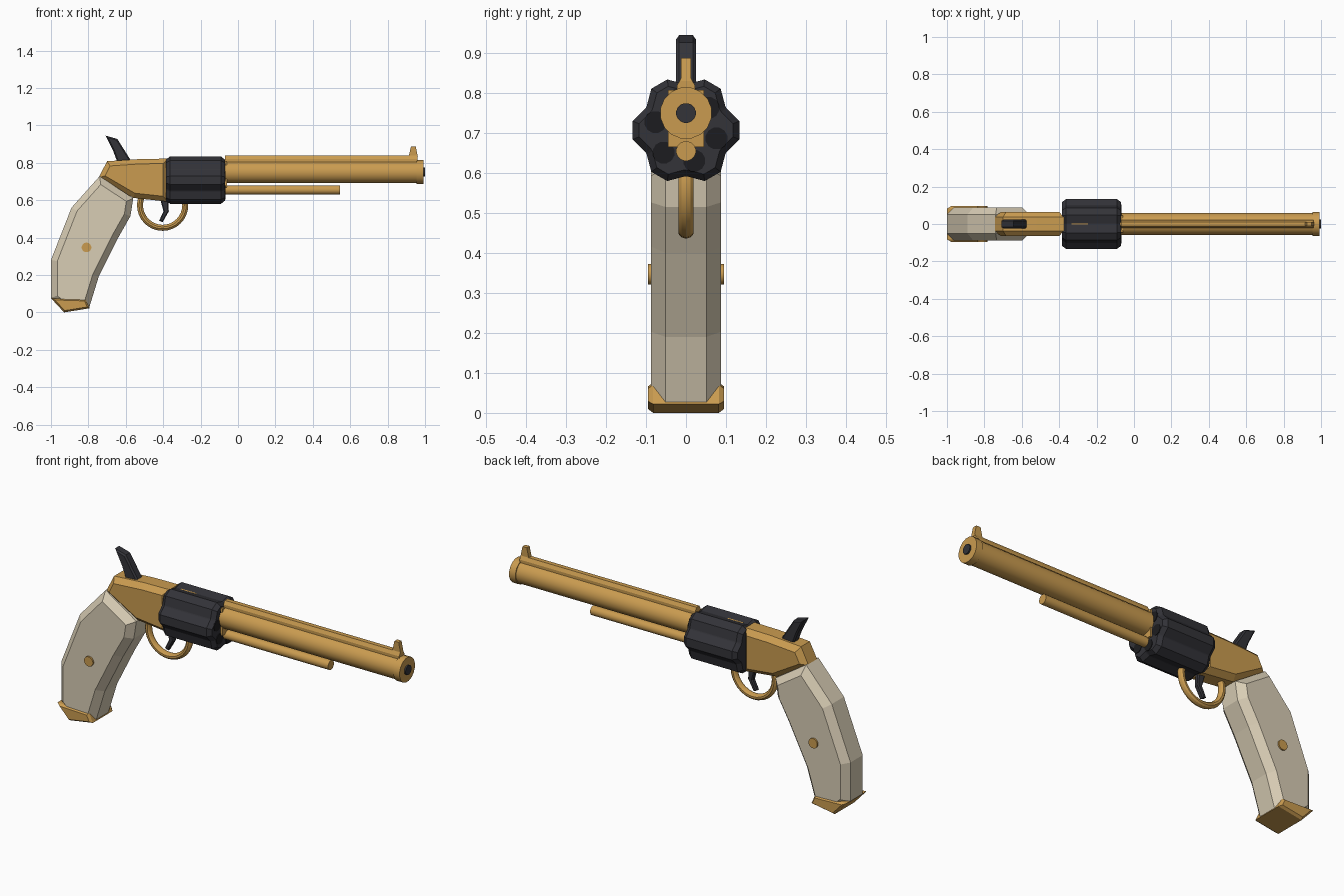
import bpy, bmesh, math
from mathutils import Vector

cube = bpy.data.objects.get("Cube")
if cube:
    bpy.data.objects.remove(cube)


def material(name, r, g, b):
    m = bpy.data.materials.new(name)
    m.use_nodes = True
    m.diffuse_color = (r, g, b, 1)
    m.node_tree.nodes["Principled BSDF"].inputs["Base Color"].default_value = (r, g, b, 1)
    return m


BRASS = material("brass", 0.59, 0.33, 0.08)
IVORY = material("ivory", 0.69, 0.61, 0.46)
STEEL = material("dark_steel", 0.033, 0.033, 0.04)
BLACK = material("chamber_black", 0.012, 0.012, 0.014)


def inset_outline(pts, d):
    """Move every edge of a closed outline inwards by d."""
    pts = [Vector(p) for p in pts]
    n = len(pts)
    area = sum(pts[i - 1].x * pts[i].y - pts[i].x * pts[i - 1].y for i in range(n))
    s = 1 if area > 0 else -1
    out = []
    for i, p in enumerate(pts):
        a = (p - pts[i - 1]).normalized()
        b = (pts[(i + 1) % n] - p).normalized()
        na, nb = Vector((-a.y, a.x)) * s, Vector((-b.y, b.x)) * s
        out.append(p + (na + nb) * d / max(0.3, 1 + na.dot(nb)))
    return out


def prism(name, pts, lo, hi, mat, axis="y", cham=0, inset=0):
    """Extrude an outline from lo to hi along an axis, with chamfered rims."""
    if cham:
        small = inset_outline(pts, inset)
        rings = [(small, lo), (pts, lo + cham), (pts, hi - cham), (small, hi)]
    else:
        rings = [(pts, lo), (pts, hi)]
    bm = bmesh.new()
    loops = [[bm.verts.new((u, w, v) if axis == "y" else (w, u, v)) for u, v in ring]
             for ring, w in rings]
    n = len(pts)
    for a, b in zip(loops, loops[1:]):
        for i in range(n):
            j = (i + 1) % n
            bm.faces.new((a[i], a[j], b[j], b[i]))
    bm.faces.new(loops[0])
    bm.faces.new(loops[-1])
    bmesh.ops.recalc_face_normals(bm, faces=bm.faces)
    mesh = bpy.data.meshes.new(name)
    bm.to_mesh(mesh)
    bm.free()
    mesh.materials.append(mat)
    ob = bpy.data.objects.new(name, mesh)
    bpy.context.collection.objects.link(ob)
    return ob


def smooth(ob):
    bpy.ops.object.select_all(action="DESELECT")
    ob.select_set(True)
    bpy.context.view_layer.objects.active = ob
    bpy.ops.object.shade_smooth_by_angle(angle=math.radians(30))


def rod(name, u, v, r, lo, hi, mat, axis="x", sides=16):
    turn = [2 * math.pi * (i + 0.5) / sides for i in range(sides)]
    ob = prism(name, [(u + r * math.cos(t), v + r * math.sin(t)) for t in turn], lo, hi, mat, axis)
    smooth(ob)


def box(u0, u1, v0, v1):
    return [(u0, v0), (u1, v0), (u1, v1), (u0, v1)]


# Barrel, muzzle ring, bore and loading rod
rod("barrel", 0, 0.75, 0.06, -0.08, 0.96, BRASS)
rod("muzzle_ring", 0, 0.75, 0.065, 0.955, 0.992, BRASS)
rod("bore", 0, 0.75, 0.025, 0.9, 1.0, STEEL)
rod("loading_rod", 0, 0.655, 0.025, -0.09, 0.545, BRASS)

# Sighting rib and front sight
prism("barrel_rib", [(-0.022, 0.79), (0.022, 0.79), (0.022, 0.82), (0.012, 0.838),
                     (-0.012, 0.838), (-0.022, 0.82)], -0.07, 0.96, BRASS, "x")
prism("front_sight", [(0.912, 0.83), (0.925, 0.888), (0.95, 0.888), (0.962, 0.83)],
      -0.012, 0.012, BRASS)

# Six-lobed cylinder with chambers
CZ = 0.707
lobes = []
for k in range(6):
    mid = math.radians(60 * k)
    for step in (-67.5, -22.5, 22.5, 67.5):
        t = mid + math.radians(step)
        lobes.append((0.078 * math.cos(mid) + 0.06 * math.cos(t),
                      CZ + 0.078 * math.sin(mid) + 0.06 * math.sin(t)))
prism("cylinder", lobes, -0.385, -0.07, STEEL, "x", 0.022, 0.016)
for k in range(6):
    t = math.radians(45 + 60 * k)
    rod("chamber_%d" % (k + 1), 0.079 * math.cos(t), CZ + 0.079 * math.sin(t), 0.028,
        -0.1, -0.067, BLACK, sides=12)

# Frame behind, over and ahead of the cylinder
prism("frame", [(-0.745, 0.72), (-0.70, 0.808), (-0.52, 0.82), (-0.375, 0.822),
                (-0.375, 0.592), (-0.56, 0.612)], -0.065, 0.065, BRASS, "y", 0.028, 0.026)
prism("cylinder_front_plate", box(-0.045, 0.045, 0.665, 0.808), -0.09, -0.06, BRASS, "x")
prism("top_strap", box(-0.335, -0.245, 0.75, 0.823), -0.004, 0.004, BRASS)

# Grip, butt cap and medallion
prism("grip", [(-0.74, 0.728), (-0.89, 0.56), (-1.0, 0.28), (-1.0, 0.075), (-0.93, 0.012),
               (-0.795, 0.027), (-0.745, 0.19), (-0.64, 0.40), (-0.575, 0.515), (-0.56, 0.61)],
      -0.087, 0.087, IVORY, "y", 0.036, 0.034)
prism("butt_cap", [(-1.0, 0.076), (-0.815, 0.07), (-0.793, 0.022), (-0.93, 0.0)],
      -0.095, 0.095, BRASS, "y", 0.013, 0.009)
rod("grip_medallion", -0.81, 0.347, 0.026, -0.095, 0.095, BRASS, "y")

# Trigger guard ring
bpy.ops.mesh.primitive_torus_add(location=(-0.403, 0, 0.573), rotation=(math.pi / 2, 0, 0),
                                 major_segments=32, minor_segments=10,
                                 major_radius=0.121, minor_radius=0.016)
guard = bpy.context.object
guard.name = "trigger_guard"
guard.scale.z = 1.2
guard.data.materials.append(BRASS)
smooth(guard)

# Trigger and hammer
prism("trigger", [(-0.42, 0.62), (-0.375, 0.62), (-0.37, 0.54), (-0.403, 0.482),
                  (-0.422, 0.49), (-0.398, 0.54)], -0.014, 0.014, STEEL, "y", 0.006, 0.005)
prism("hammer", [(-0.708, 0.945), (-0.645, 0.927), (-0.565, 0.80), (-0.64, 0.79),
                 (-0.668, 0.865)], -0.025, 0.025, STEEL, "y", 0.008, 0.007)
